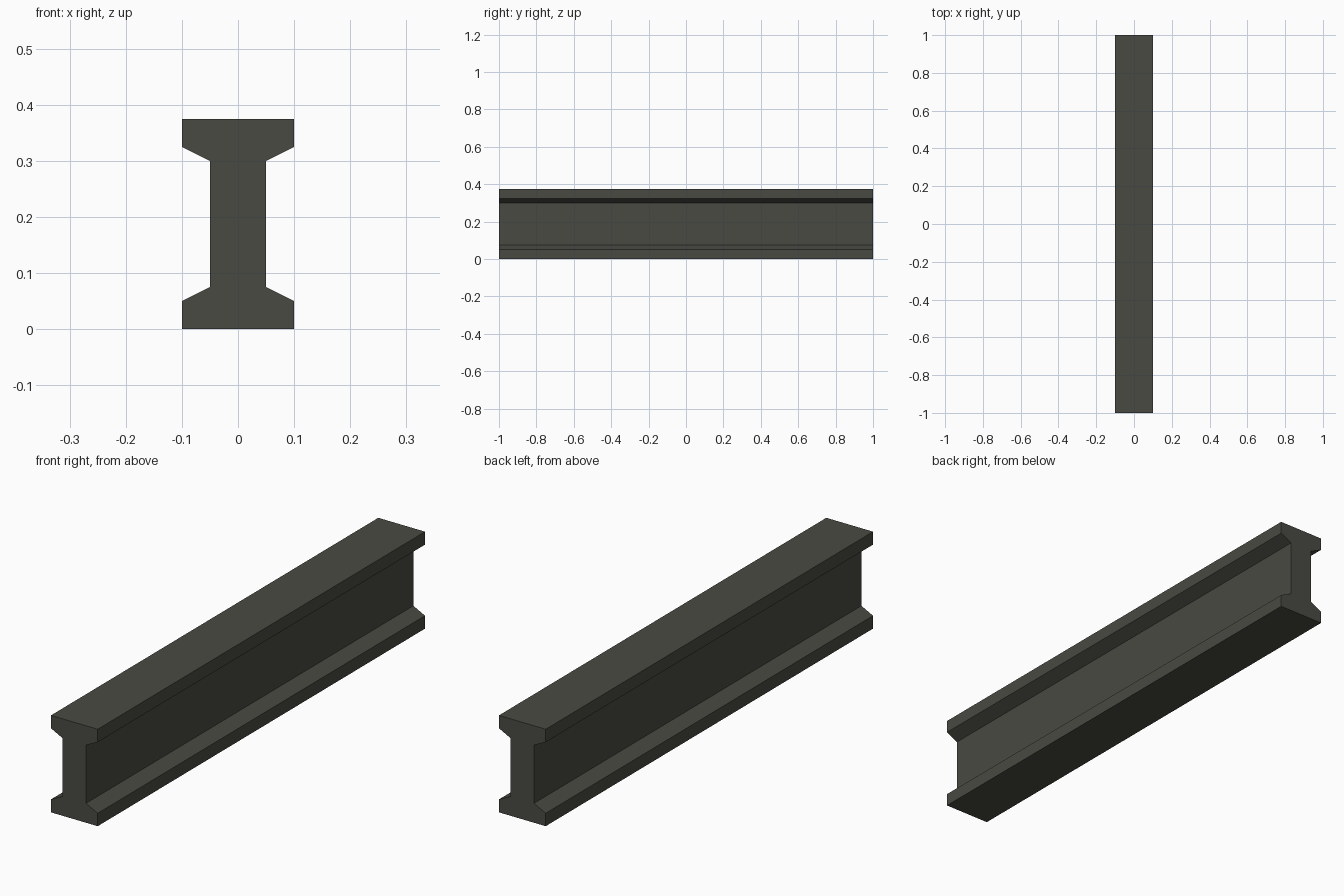
import bpy, bmesh
from mathutils import Vector

if "Cube" in bpy.data.objects:
    bpy.data.objects.remove(bpy.data.objects["Cube"])

# Dark grey beam colour
grey = bpy.data.materials.new("dark grey")
grey.diffuse_color = (0.068, 0.068, 0.057, 1.0)
grey.use_nodes = True
grey.node_tree.nodes["Principled BSDF"].inputs["Base Color"].default_value = grey.diffuse_color

# Right half of the I-shaped cross-section (x, z), mirrored for the left half
half = [(0.10, 0.0), (0.10, 0.05), (0.05, 0.075),
        (0.05, 0.30), (0.10, 0.325), (0.10, 0.375)]
profile = half + [(-x, z) for x, z in reversed(half)]

# Girder: profile extruded along y
bm = bmesh.new()
end = bm.faces.new([bm.verts.new((x, -1.0, z)) for x, z in profile])
ext = bmesh.ops.extrude_face_region(bm, geom=[end], use_keep_orig=True)
moved = [g for g in ext["geom"] if isinstance(g, bmesh.types.BMVert)]
bmesh.ops.translate(bm, verts=moved, vec=Vector((0, 2.0, 0)))
bmesh.ops.recalc_face_normals(bm, faces=bm.faces)

mesh = bpy.data.meshes.new("girder")
bm.to_mesh(mesh)
bm.free()
mesh.materials.append(grey)
girder = bpy.data.objects.new("girder", mesh)
bpy.context.collection.objects.link(girder)
